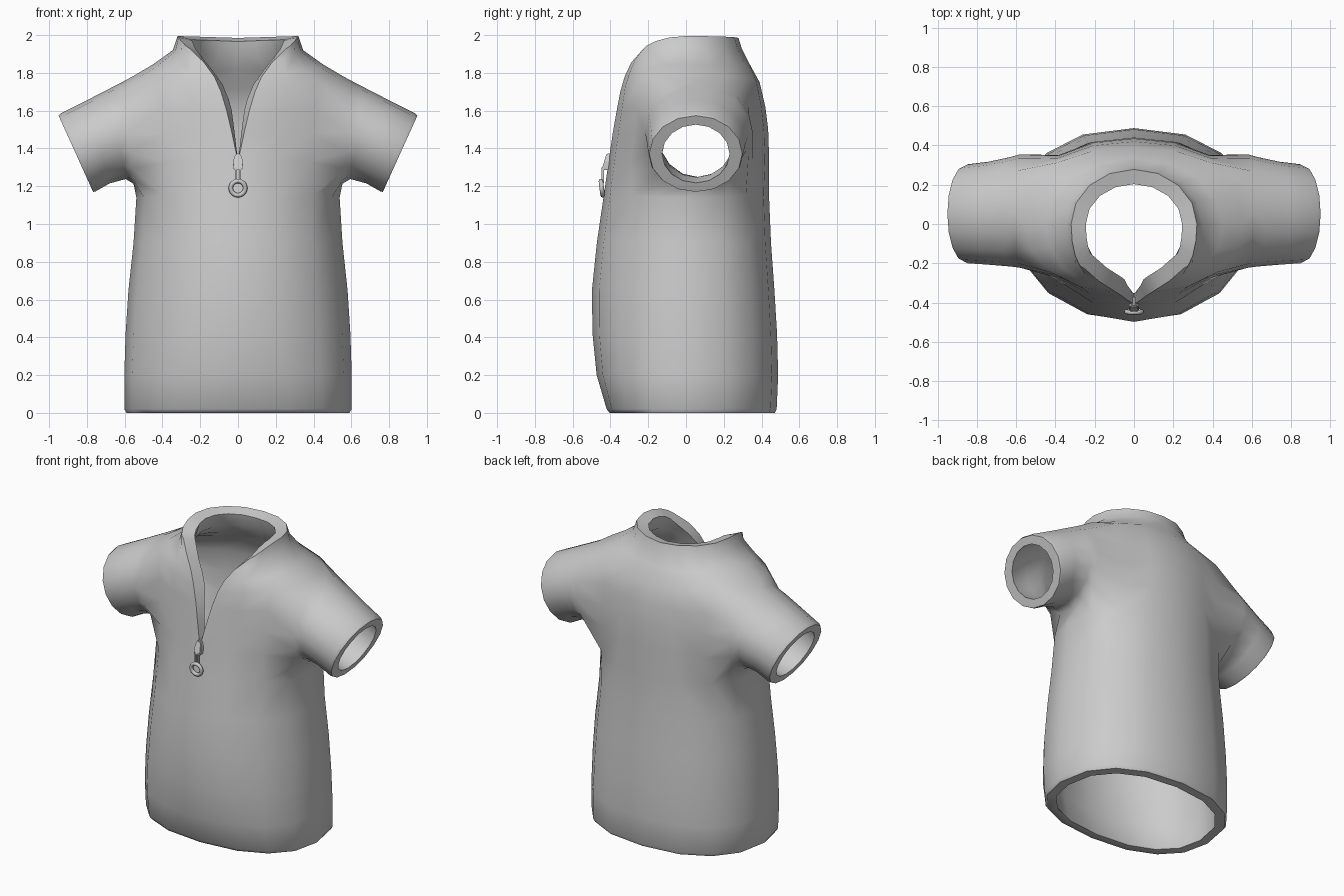
import bpy, bmesh
from math import sin, cos, pi, radians
from mathutils import Vector

if "Cube" in bpy.data.objects:
    bpy.data.objects.remove(bpy.data.objects["Cube"])

grey = bpy.data.materials.new("fabric_grey")
grey.use_nodes = True
grey.diffuse_color = (0.6, 0.6, 0.6, 1)
grey.node_tree.nodes["Principled BSDF"].inputs["Base Color"].default_value = (0.6, 0.6, 0.6, 1)


def finish(name, bm, angle):
    """Turn a bmesh into a shaded object."""
    bmesh.ops.recalc_face_normals(bm, faces=bm.faces)
    mesh = bpy.data.meshes.new(name)
    bm.to_mesh(mesh)
    bm.free()
    mesh.materials.append(grey)
    obj = bpy.data.objects.new(name, mesh)
    bpy.context.collection.objects.link(obj)
    bpy.ops.object.select_all(action='DESELECT')
    obj.select_set(True)
    bpy.context.view_layer.objects.active = obj
    bpy.ops.object.shade_smooth_by_angle(angle=radians(angle))


# Torso rows: (front x, y, z), (side x, z), (back y, z), front and back roundness
ROWS = [
    ((0, -.405, 0), (.59, 0), (.47, 0), .86, .86),
    ((0, -.42, .02), (.602, .02), (.48, .02), .86, .86),
    ((0, -.473, .2), (.602, .2), (.488, .2), .9, .87),
    ((0, -.495, .42), (.595, .42), (.482, .42), .95, .88),
    ((0, -.498, .65), (.58, .65), (.468, .65), 1, .88),
    ((0, -.472, .9), (.553, .9), (.45, .9), 1, .88),
    ((0, -.437, 1.14), (.538, 1.14), (.44, 1.14), 1, .85),
    ((0, -.41, 1.33), (.54, 1.33), (.44, 1.35), 1, .65),
    ((.032, -.388, 1.48), (.54, 1.48), (.435, 1.5), 1, .65),
    ((.06, -.367, 1.6), (.55, 1.63), (.42, 1.62), 1, .65),
    ((.09, -.348, 1.7), (.56, 1.78), (.39, 1.75), 1, .65),
    ((.125, -.325, 1.78), (.45, 1.845), (.335, 1.85), 1, 1),
    ((.18, -.29, 1.855), (.345, 1.92), (.295, 1.93), 1, 1),
    ((.25, -.228, 1.925), (.32, 1.995), (.278, 1.985), 1, 1),
]
COLS, HEM, LOW, HIGH, FRONT, BACK = 8, 0, 6, 10, 2, 6
TOP = len(ROWS) - 1
SLIT = 7          # row where the neck opening starts
WALL = .075


def torso_point(i, j, inset):
    """Point of row i, column j; columns run from front centre to back centre."""
    (fx, fy, fz), (sx, sz), (by, bz), front_pow, back_pow = ROWS[i]
    a = -pi / 2 + pi * j / COLS
    c, s = max(cos(a), 0), sin(a)
    if j in (0, COLS):
        c = 0
    drop = inset * (.25 if i == TOP else .5 if i >= HIGH else 0)
    if i < HIGH:
        inset *= .8
    if s <= 0:
        fx = max(fx - .55 * inset, fx * .55)
        fy += inset * .9
        rise = c ** 1.4 if i > HIGH else c
        return (fx + (sx - inset - fx) * c ** front_pow, fy * (-s) ** front_pow,
                fz + (sz - fz) * rise - drop)
    # the armhole rows stay narrow while their back is squarer
    wide = 1 if LOW < i <= HIGH else back_pow
    return ((sx - inset) * c ** wide, (by - inset) * s ** back_pow, bz + (sz - bz) * c - drop)


# Sleeve rings: (lower x, z), (upper x, z), centre y, half depth, wall share
SLEEVE = [
    ((.553, 1.213), (.61, 1.753), .066, .288, .12),
    ((.595, 1.238), (.67, 1.722), .062, .278, .15),
    ((.68, 1.215), (.80, 1.655), .055, .262, .45),
    ((.755, 1.172), (.937, 1.587), .052, .252, .7),
    ((.767, 1.17), (.95, 1.574), .052, .246, .7),
]


def sleeve_ring(bm, ring, count, inset):
    (x0, z0), (x1, z1), cy, depth, share = ring
    low, high = Vector((x0, cy, z0)), Vector((x1, cy, z1))
    mid, up = (low + high) / 2, (high - low) / 2
    up *= 1 - inset * share / up.length
    verts = []
    for k in range(count):
        a = 2 * pi * k / count
        verts.append(bm.verts.new(mid - up * cos(a) + Vector((0, (depth - inset * .9) * sin(a), 0))))
    return verts


def strip(bm, a, b, closed=False):
    """Quads between two equally long rows of vertices."""
    n = len(a)
    for k in range(n if closed else n - 1):
        m = (k + 1) % n
        bm.faces.new((a[k], a[m], b[m], b[k]))


def layer(bm, inset):
    """One half of the garment surface; returns its hem, cuff and collar edges."""
    g = [[bm.verts.new(torso_point(i, j, inset)) for j in range(COLS + 1)]
         for i in range(TOP + 1)]
    for i in range(TOP):
        for j in range(COLS):
            if not (LOW <= i < HIGH and FRONT <= j < BACK):
                strip(bm, g[i][j:j + 2], g[i + 1][j:j + 2])
    # armhole edge, starting under the arm and going round by the back
    loop = [(LOW, j) for j in range(4, BACK)]
    loop += [(i, BACK) for i in range(LOW, HIGH)]
    loop += [(HIGH, j) for j in range(BACK, FRONT, -1)]
    loop += [(i, FRONT) for i in range(HIGH, LOW, -1)]
    loop += [(LOW, j) for j in range(FRONT, 4)]
    ring = [g[i][j] for i, j in loop]
    for spec in SLEEVE:
        nxt = sleeve_ring(bm, spec, len(ring), inset)
        strip(bm, ring, nxt, True)
        ring = nxt
    # relax the lower armhole corners so the underarm blends
    bmesh.ops.smooth_vert(bm, verts=[g[LOW][FRONT], g[LOW][BACK]], factor=.6,
                          use_axis_x=True, use_axis_y=True, use_axis_z=True)
    for i, j in [(i, j) for i in range(LOW + 1, HIGH) for j in range(FRONT + 1, BACK)]:
        bm.verts.remove(g[i][j])
    collar = [g[i][0] for i in range(SLIT, TOP)] + g[TOP]
    return g[HEM], ring, collar


# Shirt: outer and inner layers joined along the hem, cuffs and neck opening
bm = bmesh.new()
outer, inner = layer(bm, 0), layer(bm, WALL)
for a, b, closed in zip(outer, inner, (False, True, False)):
    strip(bm, a, b, closed)
bmesh.ops.mirror(bm, geom=bm.verts[:] + bm.edges[:] + bm.faces[:], axis='X', merge_dist=.0005)
finish("shirt", bm, 55)

# Zip slider: tapered plate with rounded edges
bm = bmesh.new()
half = [(.024, 1.285), (.027, 1.315), (.02, 1.36), (.01, 1.372)]
outline = half + [(-x, z) for x, z in reversed(half)]
face = bm.faces.new([bm.verts.new((x, -.447 + (z - 1.285) * .3, z)) for x, z in outline])
out = bmesh.ops.extrude_face_region(bm, geom=[face])
bmesh.ops.translate(bm, vec=(0, .05, 0), verts=[v for v in out["geom"] if isinstance(v, bmesh.types.BMVert)])
bmesh.ops.bevel(bm, geom=bm.edges[:], offset=.005, segments=2, affect='EDGES', clamp_overlap=True)
finish("zip_slider", bm, 40)

# Zip link: two short bars between slider and ring
bm = bmesh.new()
for x in (-.011, .011):
    cube = bmesh.ops.create_cube(bm, size=1)["verts"]
    bmesh.ops.scale(bm, vec=(.008, .014, .08), verts=cube)
    bmesh.ops.translate(bm, vec=(x, -.441, 1.258), verts=cube)
finish("zip_link", bm, 40)

# Zip ring pull
bpy.ops.mesh.primitive_torus_add(major_radius=.038, minor_radius=.012, major_segments=24,
                                 minor_segments=8, location=(0, -.446, 1.19),
                                 rotation=(radians(97), 0, 0))
ring = bpy.context.object
ring.name = "zip_ring"
ring.data.materials.append(grey)
bpy.ops.object.shade_smooth_by_angle(angle=radians(60))
